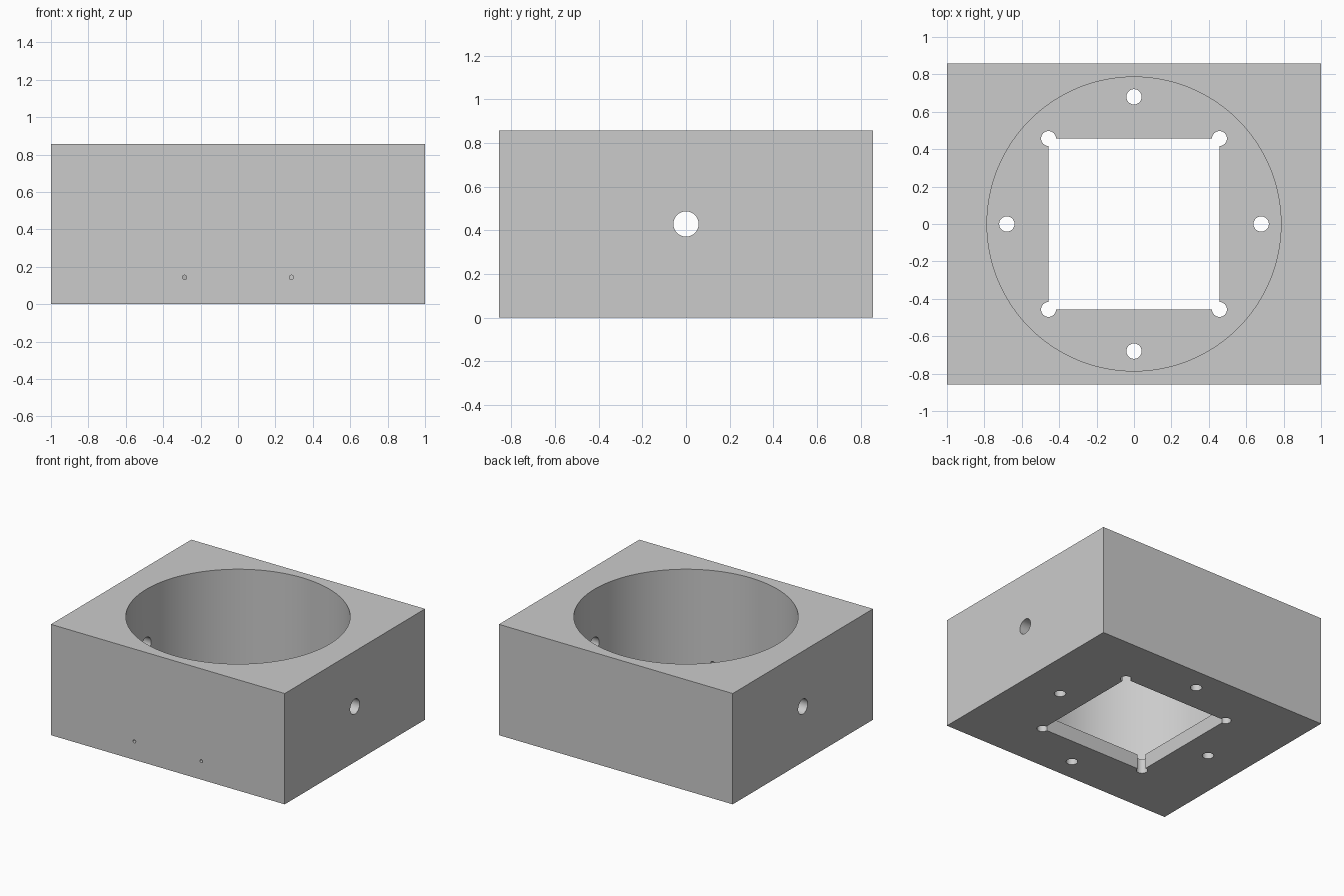
import bpy
from math import pi, radians

old = bpy.data.objects.get("Cube")
if old:
    bpy.data.objects.remove(old, do_unlink=True)

W, D, H = 2.0, 1.714, 0.857      # outer block
BORE_R, FLOOR = 0.786, 0.114     # round pocket and the floor under it
OPEN = 0.457                     # half width of the square opening

grey = bpy.data.materials.new("light_grey")
grey.use_nodes = True
colour = (0.6, 0.6, 0.6, 1)
grey.diffuse_color = colour
grey.node_tree.nodes["Principled BSDF"].inputs["Base Color"].default_value = colour


def box(name, size, loc):
    bpy.ops.mesh.primitive_cube_add(size=1, location=loc)
    ob = bpy.context.object
    ob.name = name
    ob.scale = size
    bpy.ops.object.transform_apply(location=False, rotation=False, scale=True)
    return ob


def rod(name, radius, length, loc, rot=(0, 0, 0), sides=32):
    bpy.ops.mesh.primitive_cylinder_add(vertices=sides, radius=radius, depth=length,
                                        location=loc, rotation=rot)
    ob = bpy.context.object
    ob.name = name
    return ob


def cut(target, cutter):
    cutter.hide_render = True
    bpy.context.view_layer.objects.active = target
    mod = target.modifiers.new("cut", "BOOLEAN")
    mod.operation = "DIFFERENCE"
    mod.solver = "EXACT"
    mod.object = cutter
    bpy.ops.object.modifier_apply(modifier=mod.name)
    bpy.data.objects.remove(cutter, do_unlink=True)


housing = box("housing_block", (W, D, H), (0, 0, H / 2))
housing.data.materials.append(grey)

# Round pocket, open at the top
cut(housing, rod("bore_cutter", BORE_R, H, (0, 0, FLOOR + H / 2), sides=128))

# Square floor opening with relieved corners
cut(housing, box("opening_cutter", (2 * OPEN, 2 * OPEN, 0.5), (0, 0, 0.1)))
for x in (-OPEN, OPEN):
    for y in (-OPEN, OPEN):
        cut(housing, rod("corner_cutter", 0.04, 0.5, (x, y, 0.1)))

# Four screw holes through the floor
for x, y in ((1, 0), (-1, 0), (0, 1), (0, -1)):
    cut(housing, rod("screw_cutter", 0.041, 0.5, (0.68 * x, 0.68 * y, 0.1)))

# Cross hole through both side walls
cut(housing, rod("side_hole_cutter", 0.058, 2.4, (0, 0, H / 2), (0, pi / 2, 0)))

# Two pin holes through the front wall
for x in (-0.286, 0.286):
    cut(housing, rod("pin_cutter", 0.012, 0.4, (x, -0.8, 0.143), (pi / 2, 0, 0), 16))

bpy.ops.object.select_all(action="DESELECT")
housing.select_set(True)
bpy.context.view_layer.objects.active = housing
bpy.ops.object.shade_smooth_by_angle(angle=radians(30))
